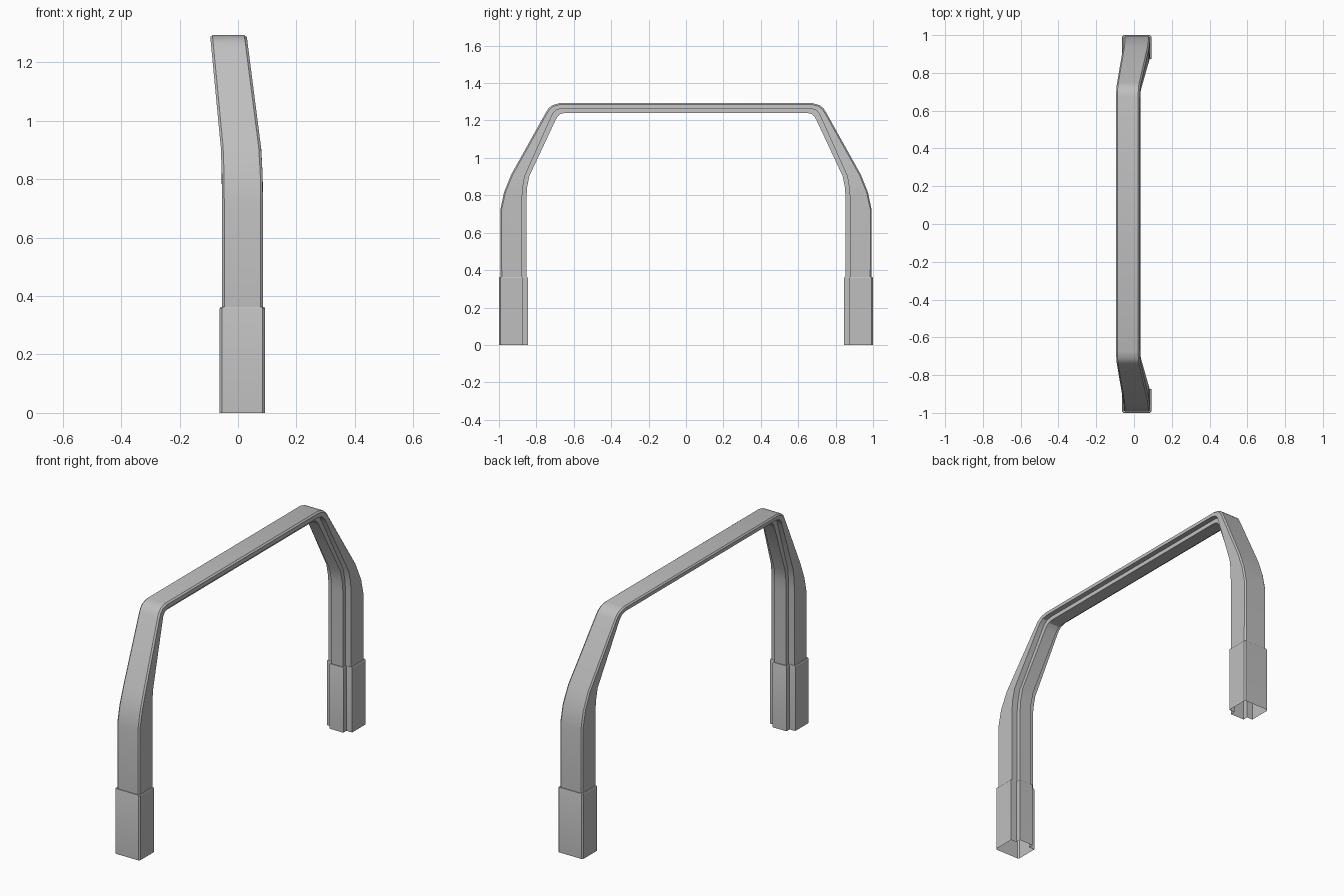
import bpy
import bmesh
import math
from mathutils import Vector

cube = bpy.data.objects.get("Cube")
if cube:
    bpy.data.objects.remove(cube, do_unlink=True)

grey = bpy.data.materials.new("plain_grey")
grey.use_nodes = True
COLOUR = (0.52, 0.52, 0.52, 1.0)
grey.diffuse_color = COLOUR
bsdf = next(n for n in grey.node_tree.nodes if n.type == "BSDF_PRINCIPLED")
bsdf.inputs["Base Color"].default_value = COLOUR
bsdf.inputs["Roughness"].default_value = 0.6


def lean(z):
    """Sideways centre and half width of the hoop at height z."""
    if z <= 0.80:
        return 0.015, 0.070
    if z <= 0.90:
        t = (z - 0.80) / 0.10
        return 0.015 - 0.004 * t, 0.070 - 0.001 * t
    t = (z - 0.90) / 0.393
    return 0.011 - 0.044 * t, 0.069 - 0.0065 * t


def section(outer, lip, inner, grow=0.0, chamfer=0.008):
    """T-shaped ring from (y, z) points of the outer face, lip and inner rib."""
    o, l, i = (Vector(p) for p in (outer, lip, inner))
    shoulder = o + (l - o).normalized() * chamfer
    half = [(o, -chamfer, True), (shoulder, 0, True), (l, 0, True),
            (l, 0.035, False), (i, 0.035, False)]
    right, left = [], []
    for p, dx, from_side in half:
        centre, width = lean(p.y)
        w = width + dx + grow if from_side else dx + grow
        right.append((centre + w, p.x, p.y))
        left.append((centre - w, p.x, p.y))
    return right + left[::-1]


def loft(name, rings):
    """Open tube through the rings, smooth along its bends."""
    bm = bmesh.new()
    loops = [[bm.verts.new(p) for p in ring] for ring in rings]
    for a, b in zip(loops, loops[1:]):
        for k in range(len(a)):
            n = (k + 1) % len(a)
            bm.faces.new((a[k], a[n], b[n], b[k]))
    bmesh.ops.recalc_face_normals(bm, faces=bm.faces)
    mesh = bpy.data.meshes.new(name)
    bm.to_mesh(mesh)
    bm.free()
    mesh.materials.append(grey)
    obj = bpy.data.objects.new(name, mesh)
    bpy.context.collection.objects.link(obj)
    bpy.ops.object.select_all(action="DESELECT")
    obj.select_set(True)
    bpy.context.view_layer.objects.active = obj
    bpy.ops.object.shade_smooth_by_angle(angle=math.radians(30))
    return obj


def flip(ring):
    return [(x, -y, z) for x, y, z in ring]


# Hoop: outer face, lip and inner rib, from one foot to the top bar
stations = [
    ((0.993, 0.362), (0.877, 0.362), (0.853, 0.362)),
    ((0.993, 0.720), (0.877, 0.780), (0.853, 0.780)),
    ((0.973, 0.815), (0.873, 0.840), (0.850, 0.840)),
    ((0.935, 0.910), (0.862, 0.902), (0.838, 0.902)),
    ((0.748, 1.245), (0.722, 1.215), (0.697, 1.203)),
    ((0.735, 1.265), (0.711, 1.238), (0.688, 1.219)),
    ((0.714, 1.282), (0.692, 1.257), (0.673, 1.234)),
    ((0.675, 1.293), (0.660, 1.265), (0.650, 1.240)),
]
half_hoop = [section(*s) for s in stations]
loft("hoop", half_hoop + [flip(r) for r in reversed(half_hoop)])

# Feet: slightly wider open sleeves with a small collar at the top
sleeve = []
for z in (0.0, 0.358):
    sleeve.append(section((1.0, z), (0.874, z), (0.846, z), grow=0.0075))
sleeve.append(section((0.998, 0.362), (0.875, 0.362), (0.848, 0.362), grow=0.005))
sleeve.append(section(*stations[0]))
loft("back_foot", sleeve)
loft("front_foot", [flip(r) for r in sleeve])
